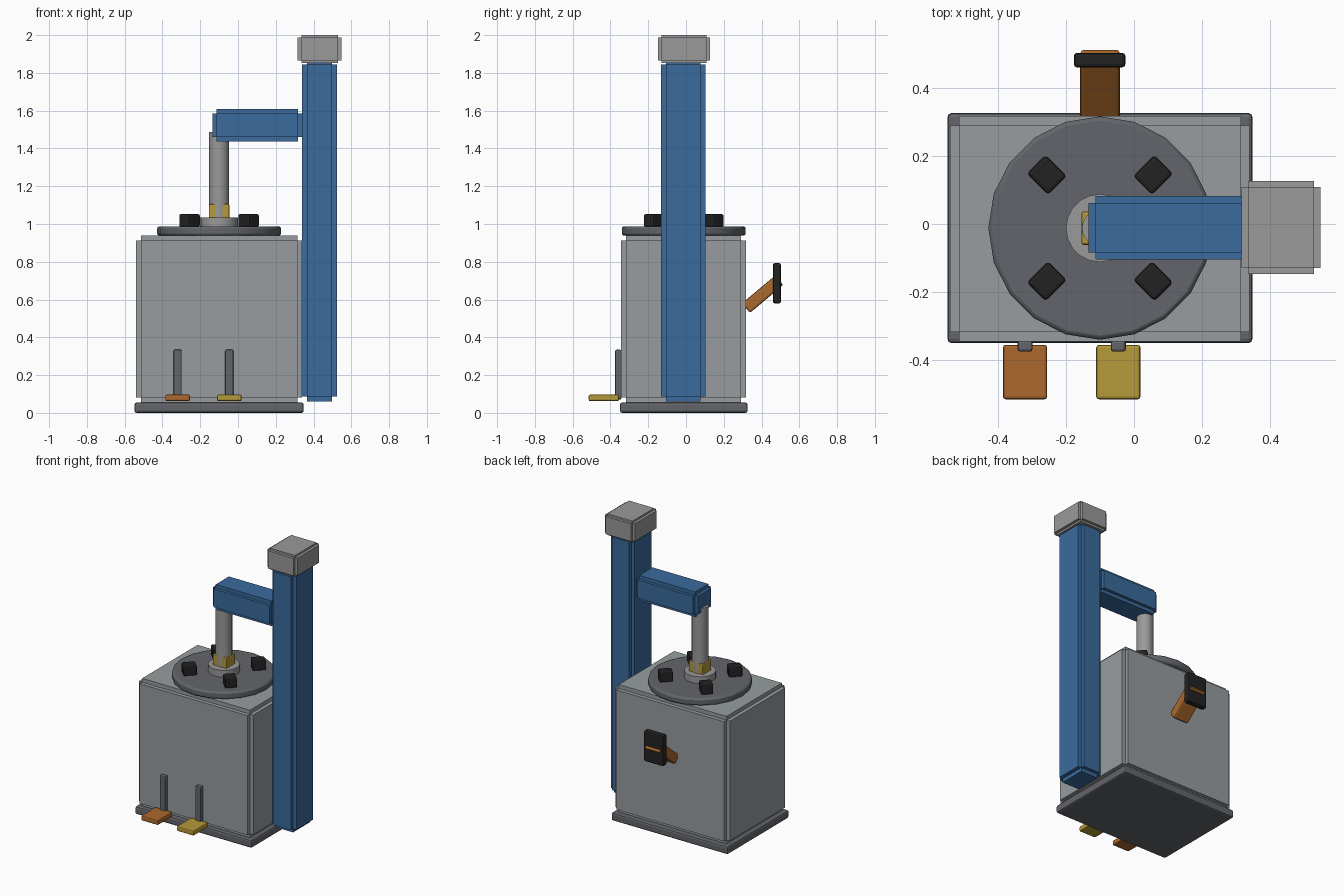
import bpy, bmesh, math
from mathutils import Matrix, Vector

cube = bpy.data.objects.get("Cube")
if cube:
    bpy.data.objects.remove(cube, do_unlink=True)


def material(name, rgb):
    mat = bpy.data.materials.new(name)
    mat.use_nodes = True
    color = (*rgb, 1)
    mat.diffuse_color = color
    mat.node_tree.nodes["Principled BSDF"].inputs["Base Color"].default_value = color
    return mat


BODY = material("body_grey", (0.31, 0.335, 0.345))
STEEL = material("steel_grey", (0.32, 0.32, 0.32))
DARK = material("dark_grey", (0.125, 0.13, 0.145))
BLUE = material("blue", (0.043, 0.145, 0.335))
ORANGE = material("orange", (0.41, 0.14, 0.026))
GOLD = material("gold", (0.46, 0.32, 0.04))
BLACK = material("black", (0.016, 0.016, 0.016))

CX, CY = -0.1, -0.012   # axis of the tank


def make_object(name, bm, mat):
    mesh = bpy.data.meshes.new(name)
    bm.to_mesh(mesh)
    bm.free()
    obj = bpy.data.objects.new(name, mesh)
    bpy.context.collection.objects.link(obj)
    mesh.materials.append(mat)
    return obj


def add_bevel(obj, width):
    mod = obj.modifiers.new("bevel", "BEVEL")
    mod.width = width
    mod.segments = 2
    mod.limit_method = "ANGLE"
    mod.angle_limit = math.radians(40)


def add_cube(bm, center, size):
    bmesh.ops.create_cube(bm, size=1, matrix=Matrix.Translation(center) @ Matrix.Diagonal((*size, 1)))


def notched_box(name, low, high, step, mat):
    """Box with a square step cut along every edge."""
    low, high = Vector(low), Vector(high)
    bm = bmesh.new()
    for axis in range(3):
        size = high - low - Vector(step) * 2
        size[axis] = high[axis] - low[axis]
        add_cube(bm, (low + high) / 2, size)
    return make_object(name, bm, mat)


def soft_box(name, low, high, bevel, mat):
    low, high = Vector(low), Vector(high)
    bm = bmesh.new()
    add_cube(bm, (0, 0, 0), high - low)
    obj = make_object(name, bm, mat)
    obj.location = (low + high) / 2
    add_bevel(obj, bevel)
    return obj


def cylinder(name, radius, z0, z1, mat, bevel=0):
    bm = bmesh.new()
    bmesh.ops.create_cone(bm, cap_ends=True, segments=20, radius1=radius,
                          radius2=radius, depth=z1 - z0)
    obj = make_object(name, bm, mat)
    obj.location = (CX, CY, (z0 + z1) / 2)
    bpy.ops.object.select_all(action="DESELECT")
    obj.select_set(True)
    bpy.context.view_layer.objects.active = obj
    bpy.ops.object.shade_smooth_by_angle(angle=math.radians(30))
    if bevel:
        add_bevel(obj, bevel)
    return obj


# Base and tank
soft_box("base_plate", (-0.548, -0.35, 0), (0.348, 0.326, 0.055), 0.012, DARK)
notched_box("tank", (-0.54, -0.345, 0.055), (0.34, 0.317, 0.94), (0.026, 0.027, 0.027), BODY)

# Lid stack and piston
cylinder("lid", 0.328, 0.938, 0.988, DARK, 0.012)
cylinder("lid_boss", 0.1, 0.985, 1.035, STEEL)
soft_box("gland_nut", (CX - 0.054, CY - 0.049, 1.03), (CX + 0.054, CY + 0.049, 1.105), 0.006, GOLD)
cylinder("piston_rod", 0.053, 1.03, 1.488, STEEL)

# Clamp knobs around the lid
for i in range(4):
    angle = math.radians(45 + 90 * i)
    knob = soft_box(f"clamp_knob_{i + 1}", (-0.044, -0.039, 0.984), (0.044, 0.039, 1.053), 0.01, BLACK)
    knob.location.x = CX + 0.221 * math.cos(angle)
    knob.location.y = CY + 0.221 * math.sin(angle)
    knob.rotation_euler.z = angle

# Column, cap and overhead arm
notched_box("column", (0.34, -0.132, 0.06), (0.524, 0.102, 1.87), (0.026, 0.025, 0.026), BLUE)
notched_box("column_cap", (0.316, -0.147, 1.852), (0.548, 0.126, 2.0), (0.019, 0.018, 0.013), STEEL)
notched_box("arm", (-0.134, -0.105, 1.436), (0.338, 0.082, 1.61), (0.021, 0.021, 0.024), BLUE)

# Foot pedals with their stems
for name, x, mat in (("right_pedal", -0.32, ORANGE), ("left_pedal", -0.046, GOLD)):
    soft_box(name, (x - 0.065, -0.515, 0.062), (x + 0.065, -0.355, 0.097), 0.008, mat)
    soft_box(name + "_stem", (x - 0.022, -0.375, 0.07), (x + 0.022, -0.342, 0.335), 0.008, DARK)

# Rear lever with its grip plate
lever = soft_box("rear_lever", (-0.158, 0.291, 0.596), (-0.041, 0.521, 0.662), 0.01, ORANGE)
lever.rotation_euler.x = math.radians(40)
soft_box("lever_grip", (-0.177, 0.46, 0.58), (-0.025, 0.503, 0.793), 0.01, BLACK)
